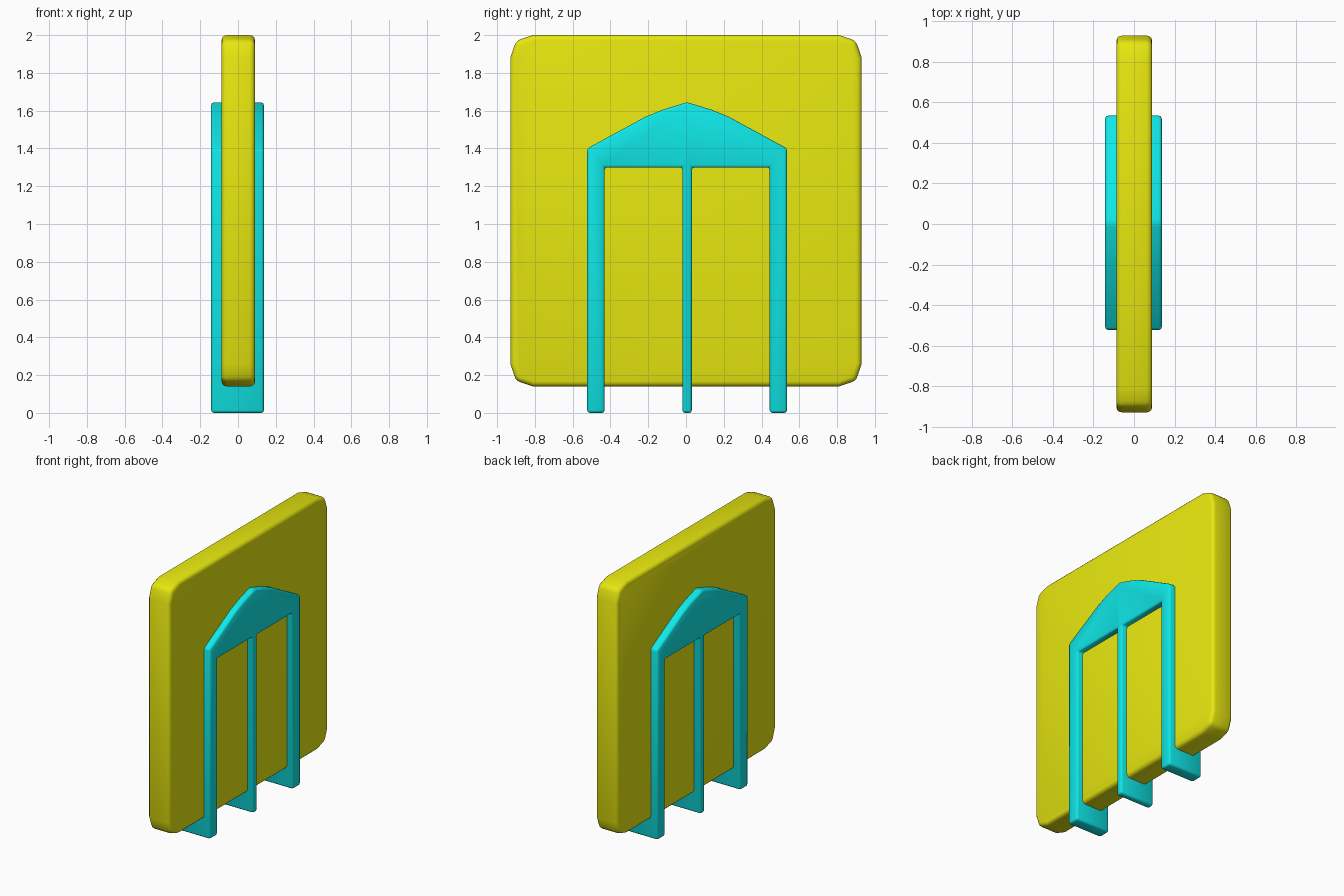
import bpy
import bmesh
import math

cube = bpy.data.objects.get("Cube")
if cube:
    bpy.data.objects.remove(cube, do_unlink=True)


def make_material(name, color):
    mat = bpy.data.materials.new(name)
    mat.use_nodes = True
    mat.diffuse_color = color
    mat.node_tree.nodes["Principled BSDF"].inputs["Base Color"].default_value = color
    return mat


def extrude_profile(name, points, x_min, x_max, bevel, segments, mat):
    """Extrude a closed (y, z) outline along x and round its edges."""
    bm = bmesh.new()
    face = bm.faces.new([bm.verts.new((x_min, y, z)) for y, z in points])
    extruded = bmesh.ops.extrude_face_region(bm, geom=[face])["geom"]
    verts = [v for v in extruded if isinstance(v, bmesh.types.BMVert)]
    bmesh.ops.translate(bm, verts=verts, vec=(x_max - x_min, 0, 0))
    bmesh.ops.recalc_face_normals(bm, faces=bm.faces)
    mesh = bpy.data.meshes.new(name)
    bm.to_mesh(mesh)
    bm.free()
    mesh.materials.append(mat)
    obj = bpy.data.objects.new(name, mesh)
    bpy.context.collection.objects.link(obj)

    mod = obj.modifiers.new("rounded_edges", 'BEVEL')
    mod.width = bevel
    mod.segments = segments
    mod.limit_method = 'ANGLE'
    mod.angle_limit = math.radians(50)
    bpy.ops.object.select_all(action='DESELECT')
    obj.select_set(True)
    bpy.context.view_layer.objects.active = obj
    bpy.ops.object.modifier_apply(modifier=mod.name)
    bpy.ops.object.shade_smooth_by_angle(angle=math.radians(48))
    return obj


yellow = make_material("yellow", (0.8, 0.8, 0.005, 1))
cyan = make_material("cyan", (0.005, 0.8, 0.8, 1))

# Square panel with clipped, rounded corners
half, mid_z = 0.93, 1.07
corner = [(half, half - 0.12), (half - 0.03, half - 0.03), (half - 0.12, half)]
quarter_turns = [(1, 1, False), (-1, 1, True), (-1, -1, False), (1, -1, True)]
panel = []
for sy, sz, flip in quarter_turns:
    pts = corner[::-1] if flip else corner
    panel += [(sy * y, mid_z + sz * z) for y, z in pts]
extrude_profile("panel", panel, -0.087, 0.09, 0.027, 3, yellow)

# Three-legged frame with a curved gable, running through the panel
centre_y, outer, inner, post = 0.006, 0.529, 0.437, 0.025
beam_z = 1.30
right_half = [(0.022, 1.638), (0.13, 1.605), (0.22, 1.568), (outer, 1.40),
              (outer, 0), (inner, 0), (inner, beam_z), (post, beam_z), (post, 0)]
outline = [(0, 1.644)] + right_half + [(-y, z) for y, z in reversed(right_half)]
outline = [(y + centre_y, z) for y, z in outline]
extrude_profile("gabled_frame", outline, -0.142, 0.137, 0.014, 2, cyan)
